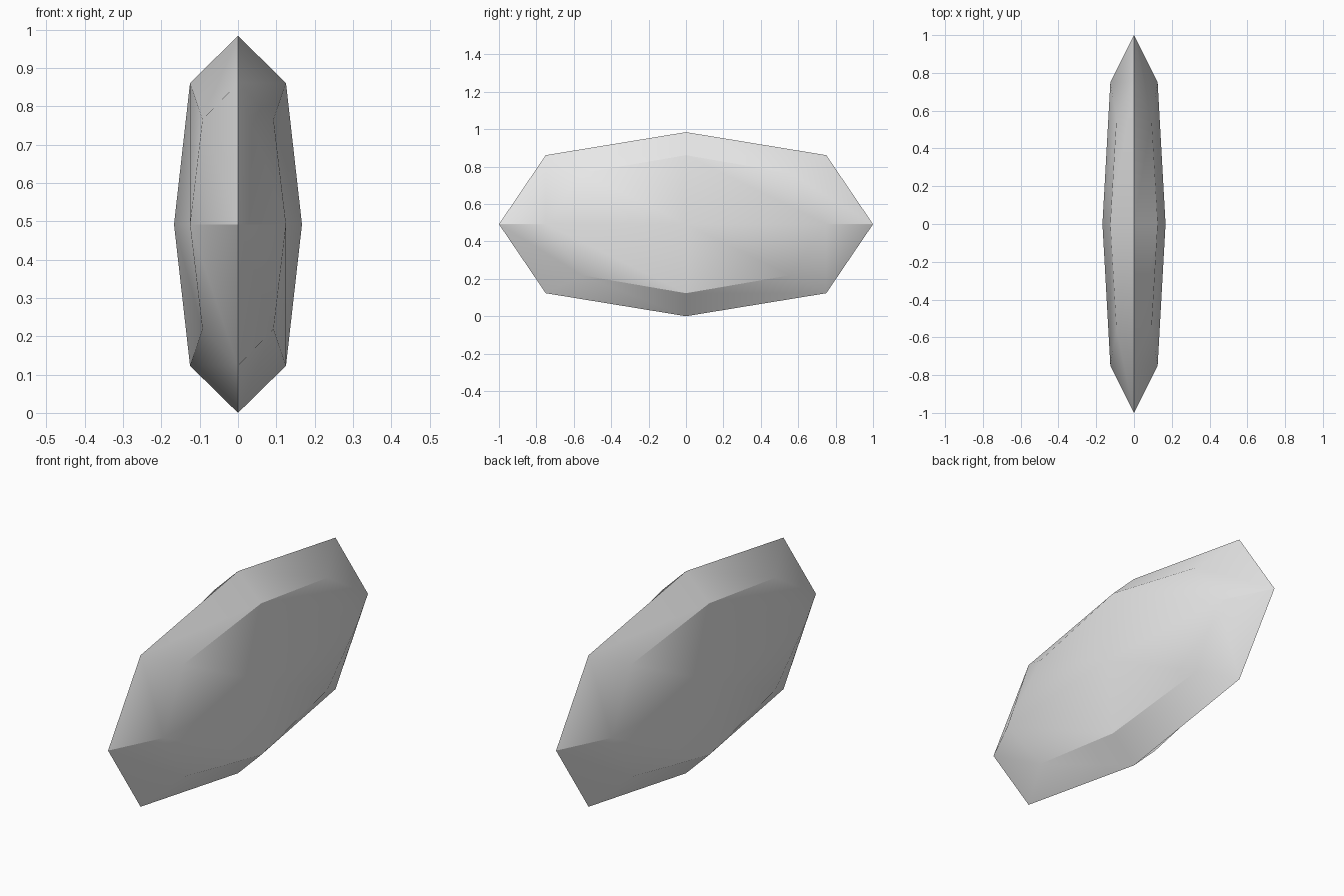
import bpy
import math

# Remove the default object
default = bpy.data.objects.get("Cube")
if default:
    bpy.data.objects.remove(default, do_unlink=True)

# Plain grey material
grey = bpy.data.materials.new("plain_grey")
grey.use_nodes = True
colour = (0.8, 0.8, 0.8, 1.0)
grey.diffuse_color = colour
grey.node_tree.nodes["Principled BSDF"].inputs["Base Color"].default_value = colour

# Flattened faceted pebble: a cube subdivided once, then stretched
LENGTH, HEIGHT, WIDTH = 2.0, 0.984, 0.334
bpy.ops.mesh.primitive_cube_add(size=2, location=(0, 0, HEIGHT / 2))
pebble = bpy.context.object
pebble.name = "faceted_pebble"
pebble.data.materials.append(grey)

# One round of subdivision keeps the facets large
subdivide = pebble.modifiers.new("facets", "SUBSURF")
subdivide.levels = subdivide.render_levels = 1
subdivide.use_limit_surface = False
bpy.ops.object.modifier_apply(modifier=subdivide.name)

# Stretch to the final proportions
pebble.scale = (WIDTH / 2, LENGTH / 2, HEIGHT / 2)
bpy.ops.object.transform_apply(location=False, rotation=False, scale=True)

# Smooth the gentle bends, keep the strong ridges crisp
bpy.ops.object.shade_smooth_by_angle(angle=math.radians(30))
